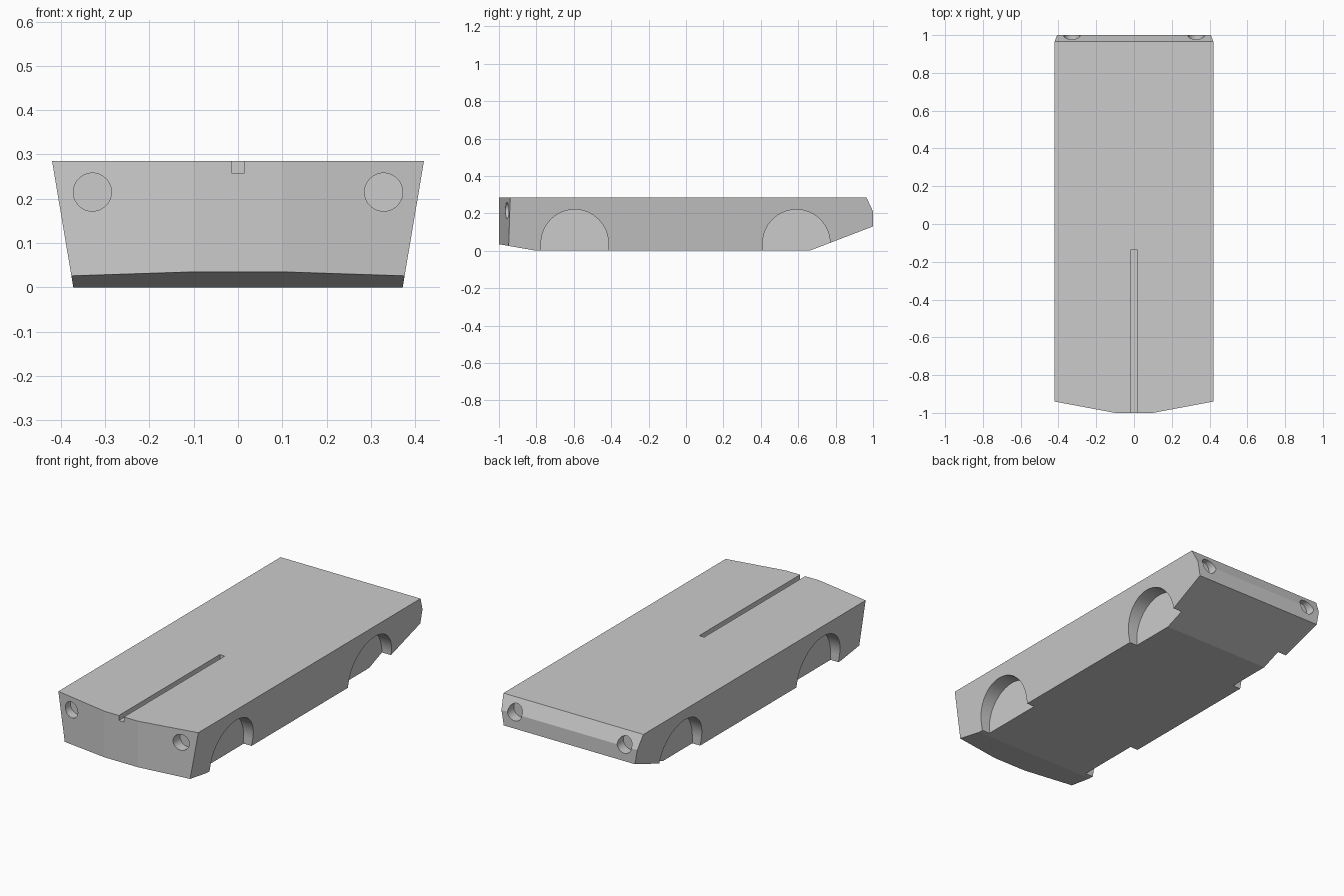
import bpy
import bmesh
from math import radians
from mathutils import Matrix, Vector

if "Cube" in bpy.data.objects:
    bpy.data.objects.remove(bpy.data.objects["Cube"])

grey = bpy.data.materials.new("plain_grey")
grey.use_nodes = True
grey.diffuse_color = (0.6, 0.6, 0.6, 1)
grey.node_tree.nodes["Principled BSDF"].inputs["Base Color"].default_value = (0.6, 0.6, 0.6, 1)

HEIGHT = 0.285
TOP_HALF, BASE_HALF = 0.42, 0.372


def make_object(name, bm):
    bmesh.ops.recalc_face_normals(bm, faces=bm.faces)
    mesh = bpy.data.meshes.new(name)
    bm.to_mesh(mesh)
    bm.free()
    mesh.materials.append(grey)
    obj = bpy.data.objects.new(name, mesh)
    bpy.context.collection.objects.link(obj)
    return obj


def cut(target, bm):
    """Subtract a temporary solid from the target."""
    cutter = make_object("cutter", bm)
    cutter.hide_render = True
    mod = target.modifiers.new("cut", "BOOLEAN")
    mod.operation = "DIFFERENCE"
    mod.solver = "EXACT"
    mod.object = cutter
    bpy.context.view_layer.objects.active = target
    bpy.ops.object.modifier_apply(modifier=mod.name)
    bpy.data.objects.remove(cutter)


def box(x0, x1, y0, y1, z0, z1):
    bm = bmesh.new()
    bmesh.ops.create_cube(bm, size=1)
    bmesh.ops.scale(bm, vec=(x1 - x0, y1 - y0, z1 - z0), verts=bm.verts)
    bmesh.ops.translate(bm, vec=((x0 + x1) / 2, (y0 + y1) / 2, (z0 + z1) / 2), verts=bm.verts)
    return bm


def cylinder(radius, depth, sides, axis, centre):
    bm = bmesh.new()
    turn = Matrix.Rotation(radians(90), 4, axis)
    bmesh.ops.create_cone(bm, cap_ends=True, segments=sides, radius1=radius, radius2=radius,
                          depth=depth, matrix=Matrix.Translation(centre) @ turn)
    return bm


# Body: side profile swept across, then tapered toward the base
profile = [(-1, HEIGHT), (-1, 0.035), (-0.8, 0), (0.66, 0), (1, 0.13), (1, 0.21), (0.965, HEIGHT)]
bm = bmesh.new()
side = bm.faces.new([bm.verts.new((-1, y, z)) for y, z in profile])
swept = bmesh.ops.extrude_face_region(bm, geom=[side])["geom"]
bmesh.ops.translate(bm, vec=(2, 0, 0), verts=[v for v in swept if isinstance(v, bmesh.types.BMVert)])
for v in bm.verts:
    v.co.x *= BASE_HALF + (TOP_HALF - BASE_HALF) * v.co.z / HEIGHT

# Swept-back front corners
for s in (-1, 1):
    geom = bm.verts[:] + bm.edges[:] + bm.faces[:]
    result = bmesh.ops.bisect_plane(bm, geom=geom, plane_co=(s * 0.1, -1, 0),
                                    plane_no=Vector((s * 0.06, -0.32, 0)).normalized(),
                                    clear_outer=True)
    rim = [e for e in result["geom_cut"] if isinstance(e, bmesh.types.BMEdge)]
    bmesh.ops.holes_fill(bm, edges=rim)
bmesh.ops.remove_doubles(bm, verts=bm.verts, dist=0.0001)
body = make_object("car_body", bm)

for s in (-1, 1):
    # Arched wheel wells with a flat inner wall
    for y in (-0.595, 0.59):
        cut(body, cylinder(0.18, 0.3, 64, "Y", (s * 0.475, y, 0.04)))
        low = sorted((s * 0.325, s * 0.625))
        cut(body, box(low[0], low[1], y - 0.18, y + 0.18, -0.1, 0.04))
    # Round lamp recesses, front and rear
    for y in (-1.005, 1.045):
        cut(body, cylinder(0.043, 0.2, 48, "X", (s * 0.329, y, 0.215)))

# Narrow groove along the front of the top
cut(body, box(-0.015, 0.015, -1.1, -0.135, 0.258, 0.4))

# Crisp outer edges, smooth recess walls
bpy.ops.object.select_all(action="DESELECT")
body.select_set(True)
bpy.context.view_layer.objects.active = body
bpy.ops.object.shade_smooth_by_angle(angle=radians(15))
for poly in body.data.polygons:
    if poly.area > 0.005:
        poly.use_smooth = False
